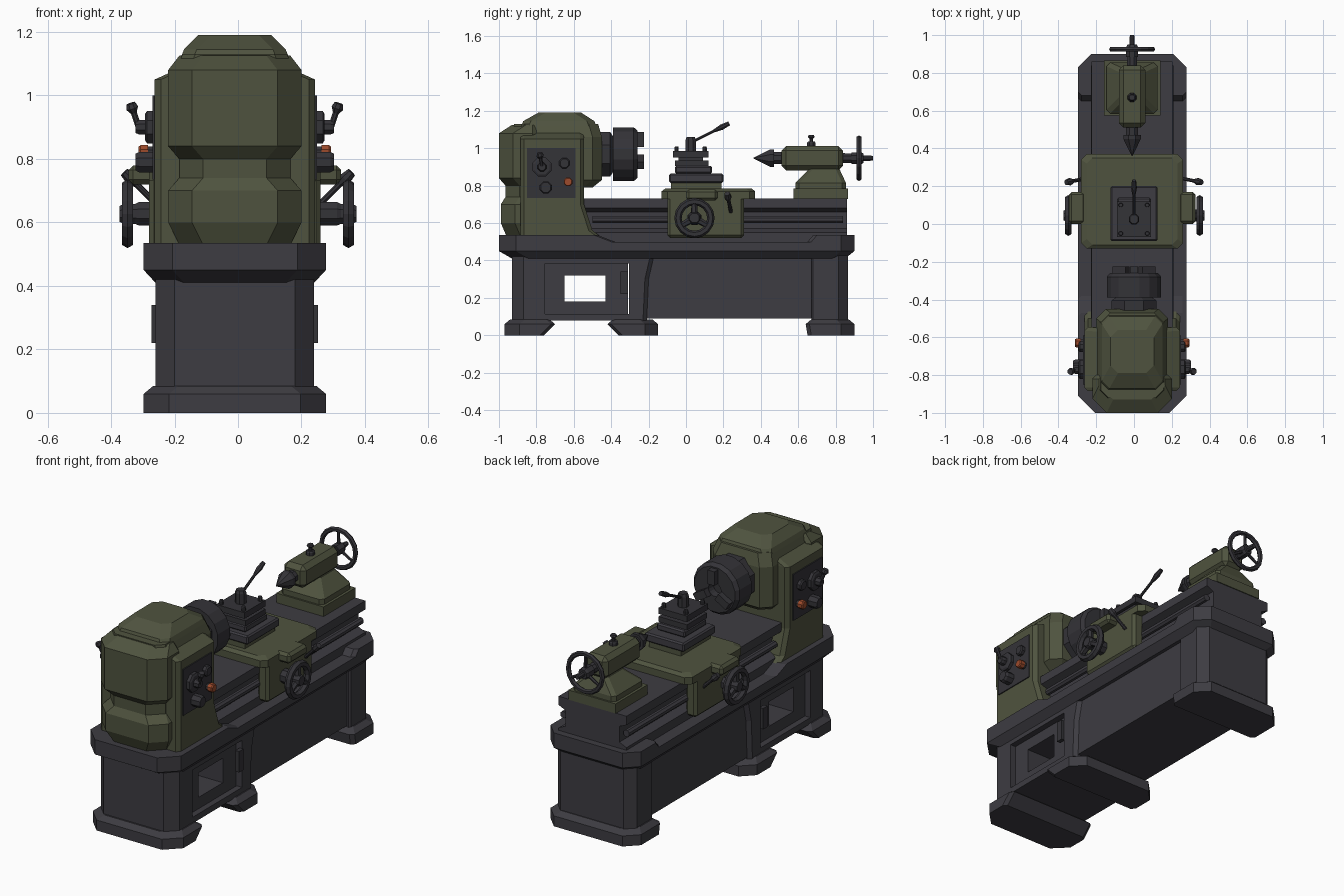
import bpy, bmesh, math
from mathutils import Vector

cube = bpy.data.objects.get("Cube")
if cube:
    bpy.data.objects.remove(cube, do_unlink=True)

# Shared centre lines and half widths
CENTRE = -0.01
TRAY = 0.287
POST = 0.25
SPINDLE_Z = 0.968
TAIL_Z = 0.947
SIDES = (-1, 1)
ALONG = Vector((0, 1, 0))
UP = Vector((0, 0, 1))


def material(name, red, green, blue):
    mat = bpy.data.materials.new(name)
    mat.use_nodes = True
    colour = (red, green, blue, 1)
    mat.diffuse_color = colour
    mat.node_tree.nodes["Principled BSDF"].inputs["Base Color"].default_value = colour
    return mat


IRON = material("dark grey iron", 0.047, 0.045, 0.054)
STEEL = material("blackened steel", 0.034, 0.033, 0.039)
GREEN = material("olive green paint", 0.078, 0.086, 0.049)
ORANGE = material("orange button", 0.34, 0.07, 0.025)


def loft(name, rings, mat):
    """Skin equal-length rings of points and cap both ends."""
    bm = bmesh.new()
    loops = [[bm.verts.new(point) for point in ring] for ring in rings]
    for low, high in zip(loops, loops[1:]):
        for i in range(len(low)):
            bm.faces.new((low[i - 1], low[i], high[i], high[i - 1]))
    bm.faces.new(loops[0])
    bm.faces.new(loops[-1])
    bmesh.ops.recalc_face_normals(bm, faces=bm.faces)
    mesh = bpy.data.meshes.new(name)
    bm.to_mesh(mesh)
    bm.free()
    mesh.materials.append(mat)
    ob = bpy.data.objects.new(name, mesh)
    bpy.context.collection.objects.link(ob)
    return ob


def mirrored(half):
    """Close a half outline across the centre line."""
    return half + [(-x, other) for x, other in reversed(half)]


def plan(z, half, front, back, cut_front, cut_back):
    """Rectangular outline at height z with cut corners."""
    outline = mirrored([(half - cut_front, front), (half, front + cut_front),
                        (half, back - cut_back), (half - cut_back, back)])
    return [(CENTRE + x, y, z) for x, y in outline]


def casting(name, sections, mat, cut_front=0.02, cut_back=0.02):
    """Stack of cut-corner outlines given as (z, half width, front, back)."""
    return loft(name, [plan(*s, cut_front, cut_back) for s in sections], mat)


def post(name, half, front, back, bottom, top, mat, cut_front=0.01, cut_back=0.01):
    """Upright cut-corner block."""
    return casting(name, [(z, half, front, back) for z in (bottom, top)], mat, cut_front, cut_back)


def box(name, x, half, front, back, bottom, top, mat, bevel=0):
    """Plain block centred on x, with an optional chamfer."""
    ob = loft(name, [[(x - half, front, z), (x + half, front, z), (x + half, back, z), (x - half, back, z)]
                     for z in (bottom, top)], mat)
    if bevel:
        mod = ob.modifiers.new("bevel", "BEVEL")
        mod.width, mod.segments = bevel, 1
    return ob


def turned(name, start, axis, steps, mat=STEEL, count=8):
    """Round part from (distance, radius) steps along an axis."""
    start, axis = Vector(start), Vector(axis).normalized()
    u = axis.orthogonal().normalized()
    v = axis.cross(u)
    angles = [math.tau * (i + 0.5) / count for i in range(count)]
    return loft(name, [[start + axis * d + (u * math.cos(t) + v * math.sin(t)) * r for t in angles]
                       for d, r in steps], mat)


def knob(name, start, axis, radius, length, mat=STEEL):
    """Short round part with a chamfered end."""
    return turned(name, start, axis, [(0, radius), (length * 0.8, radius), (length, radius * 0.8)], mat)


def lever(name, start, axis, radius, length):
    """Thin rod ending in a thicker grip."""
    return turned(name, start, axis, [(0, radius), (length * 0.6, radius),
                                      (length * 0.8, radius * 2), (length, radius * 1.5)])


def thirds(axis):
    """Three directions spread evenly round an axis, the first one not vertical."""
    across = axis.cross(UP)
    for k in range(3):
        angle = math.tau * (k / 3 + 1 / 4)
        yield across * math.cos(angle) + UP * math.sin(angle)


def handwheel(name, centre, axis, radius, rim, spoke):
    """Rim, hub and three spokes."""
    centre, axis = Vector(centre), Vector(axis)
    bpy.ops.mesh.primitive_torus_add(location=centre, rotation=axis.to_track_quat("Z", "Y").to_euler(),
                                     major_segments=16, minor_segments=6,
                                     major_radius=radius - rim, minor_radius=rim)
    bpy.context.object.name = name + "_rim"
    bpy.context.object.data.materials.append(STEEL)
    knob(name + "_hub", centre - axis * 0.04, axis, 0.034, 0.065)
    for direction in thirds(axis):
        turned(name + "_spoke", centre, direction, [(0, spoke), (radius - rim, spoke * 0.8)], count=6)


def frame(name, half, front, back, bottom, top, border_y, border_z):
    """Rectangular window frame across the whole width."""
    near, far = front + border_y, back - border_y
    box(name + "_front", CENTRE, half, front, near, bottom, top, IRON)
    box(name + "_back", CENTRE, half, far, back, bottom, top, IRON)
    box(name + "_sill", CENTRE, half, near, far, bottom, bottom + border_z, IRON)
    box(name + "_head", CENTRE, half, near, far, top - border_z, top, IRON)


def foot(name, front, back, under_front, under_back, cut_front, cut_back):
    """Foot undercut towards the middle, with a sloped top."""
    inset = 0.03
    casting(name, [(0, TRAY, front + under_front, back - under_back), (0.06, TRAY, front, back),
                   (0.085, TRAY - inset, front + inset, back - inset)], IRON, cut_front, cut_back)


foot("front_foot", -0.97, -0.7, 0, 0.06, 0.08, 0.02)
foot("middle_foot", -0.42, -0.15, 0.06, 0, 0.02, 0.07)
foot("rear_foot", 0.64, 0.9, 0.01, 0, 0.02, 0.07)

# Cabinet with an open bay, sheet panel and pedestals
post("front_post", POST, -0.93, -0.78, 0.08, 0.42, IRON, cut_front=0.06)
casting("middle_post", [(0.08, POST, -0.3, -0.21), (0.3, POST, -0.3, -0.2), (0.43, POST, -0.3, -0.17)], IRON)
frame("cabinet", POST, -0.79, -0.27, 0.08, 0.42, 0.035, 0.035)
frame("bay_lining", POST - 0.035, -0.77, -0.31, 0.11, 0.39, 0.12, 0.07)
box("sheet_panel", CENTRE, POST - 0.02, -0.22, 0.68, 0.09, 0.43, IRON)
post("rear_pedestal", POST, 0.67, 0.865, 0.08, 0.45, IRON, cut_back=0.05)
for side in SIDES:
    box("bay_handle", CENTRE + side * POST, 0.012, -0.35, -0.31, 0.22, 0.34, STEEL)

# Chip tray with raised ends
casting("tray", [(0.41, POST, -0.93, 0.85), (0.45, TRAY, -1, 0.9), (0.5, TRAY, -1, 0.9)], IRON, 0.09, 0.07)
casting("tray_front_rise", [(0.5, TRAY, -1, -0.38), (0.535, TRAY, -1, -0.47)], IRON, cut_front=0.09)
casting("tray_rear_rise", [(0.5, TRAY, 0.65, 0.9), (0.535, TRAY, 0.68, 0.9)], IRON, cut_back=0.07)

# Bed swept along y, with flanges above and below a narrower web
flange, web = 0.215, 0.17
bed_section = mirrored([(flange, 0.5), (flange, 0.55), (web, 0.57), (web, 0.66), (flange, 0.68), (flange, 0.73)])
loft("bed", [[(CENTRE + x, y, z) for x, z in bed_section] for y in (-0.55, 0.86)], IRON)
for side in SIDES:
    turned("feed_rod", (CENTRE + side * 0.2, -0.5, 0.62), ALONG, [(0, 0.02), (1.34, 0.02)], IRON)

# Headstock: end cover with a waist, body, spindle housing and cap
cover_back, waist, bulge = -0.8, 0.175, 0.21
casting("end_cover", [(0.53, waist, -0.96, cover_back), (0.6, bulge, -0.99, cover_back),
                      (0.7, bulge, -0.99, cover_back), (0.74, waist, -0.965, cover_back),
                      (0.8, waist, -0.965, cover_back), (0.84, bulge, -1, cover_back),
                      (1.08, bulge, -1, cover_back), (1.125, waist, -0.93, cover_back)], GREEN, cut_front=0.075)
body_front, body = -0.885, 0.253
casting("headstock_body", [(0.53, body, body_front, -0.46), (0.56, body, body_front, -0.5),
                           (0.7, body, body_front, -0.545), (1.05, body, body_front, -0.545),
                           (1.085, waist, body_front, -0.55)], GREEN)
casting("spindle_housing", [(0.79, 0.15, -0.92, -0.5), (0.83, 0.19, -0.92, -0.45),
                            (1.06, 0.19, -0.92, -0.45), (1.13, 0.165, -0.92, -0.47)], GREEN, 0.04, 0.05)
casting("top_cap", [(1.12, 0.17, -0.88, -0.48), (1.145, 0.16, -0.87, -0.49),
                    (1.19, 0.115, -0.79, -0.56)], GREEN, 0.04, 0.04)

# Control panels, levers and buttons on both sides
for side in SIDES:
    x = CENTRE + side * body
    out = (side, 0, 0)
    box("control_panel", x, 0.006, -0.85, -0.59, 0.735, 1, STEEL)
    knob("selector_dial", (x, -0.77, 0.9), out, 0.055, 0.03)
    knob("selector_stem", (x, -0.77, 0.9), out, 0.025, 0.06)
    lever("selector_lever", (x + side * 0.05, -0.77, 0.9), (side * 0.2, -0.1, 0.6), 0.01, 0.08)
    knob("lower_dial", (x, -0.75, 0.79), out, 0.035, 0.06)
    knob("speed_dial", (x, -0.65, 0.92), out, 0.03, 0.03)
    knob("button_collar", (x, -0.63, 0.82), out, 0.02, 0.025)
    knob("stop_button", (x + side * 0.02, -0.63, 0.82), out, 0.025, 0.03, ORANGE)

# Chuck with three jaws
chuck = Vector((0, -0.47, SPINDLE_Z))
knob("chuck_plate", chuck, ALONG, 0.13, 0.08)
turned("chuck", chuck + ALONG * 0.08, ALONG, [(0, 0.147), (0.11, 0.147), (0.13, 0.13), (0.13, 0.04), (0.09, 0.035)],
       STEEL, 16)
for direction in thirds(ALONG):
    jaw = box("chuck_jaw", 0, 0.022, 0.2, 0.245, 0.04, 0.12, STEEL)
    jaw.rotation_euler.y = math.atan2(direction.x, direction.z)
    jaw.location = chuck

# Carriage saddle, aprons and apron wheels
casting("saddle", [(0.73, 0.27, -0.13, 0.37), (0.77, 0.27, -0.13, 0.37), (0.785, 0.24, -0.11, 0.35)],
        GREEN, 0.03, 0.03)
for side in SIDES:
    out = Vector((side, 0, 0))
    box("apron", CENTRE + side * 0.235, 0.035, -0.1, 0.31, 0.52, 0.75, GREEN, 0.015)
    box("apron_boss", CENTRE + side * 0.29, 0.045, 0, 0.17, 0.72, 0.78, GREEN, 0.015)
    hub = Vector((side * 0.348, 0.045, 0.627))
    handwheel("apron_wheel", hub, out, 0.108, 0.02, 0.02)
    knob("apron_wheel_shaft", hub - out * 0.1, out, 0.04, 0.08)
    lever("feed_lever", (side * 0.26, 0.24, 0.66), (side, -0.2, 1), 0.01, 0.14)

# Cross slide, compound slide and tool post
box("slide_base", 0, 0.1, -0.08, 0.19, 0.78, 0.82, GREEN)
box("cross_slide", 0, 0.125, -0.09, 0.2, 0.815, 0.865, IRON, 0.008)
box("compound_slide", 0, 0.09, -0.06, 0.14, 0.865, 0.905, IRON, 0.008)
box("tool_post_bottom", 0, 0.09, -0.06, 0.12, 0.905, 0.935, STEEL)
box("tool_post_core", 0, 0.06, -0.04, 0.09, 0.93, 0.955, STEEL)
box("tool_post_top", 0, 0.09, -0.07, 0.12, 0.95, 0.985, STEEL)
for x in (-0.07, 0.07):
    for y in (-0.05, 0.1):
        knob("clamp_bolt", (x, y, 0.98), UP, 0.012, 0.03)
knob("post_hub", (0, 0.025, 0.98), UP, 0.03, 0.08)
lever("post_lever", (0, 0.025, 1.03), (0, 2, 1), 0.008, 0.23)

# Tailstock
box("tailstock_shoe", CENTRE, 0.15, 0.575, 0.865, 0.73, 0.785, GREEN)
casting("tailstock_base", [(0.78, 0.135, 0.585, 0.855), (0.815, 0.135, 0.585, 0.855),
                           (0.89, 0.06, 0.66, 0.82)], GREEN)
box("tailstock_barrel", CENTRE, 0.07, 0.51, 0.84, TAIL_Z - 0.065, TAIL_Z + 0.065, GREEN, 0.025)
turned("centre_point", (CENTRE, 0.36, TAIL_Z), ALONG, [(0, 0.002), (0.09, 0.05), (0.11, 0.05)])
turned("quill", (CENTRE, 0.46, TAIL_Z), ALONG, [(0, 0.035), (0.1, 0.035)])
knob("quill_lock", (CENTRE, 0.67, 1), UP, 0.025, 0.035)
lever("quill_lock_handle", (CENTRE, 0.67, 1.02), UP, 0.01, 0.05)
turned("tailstock_screw", (CENTRE, 0.82, TAIL_Z), ALONG, [(0, 0.03), (0.1, 0.025)])
handwheel("tailstock_wheel", (CENTRE, 0.925, TAIL_Z), ALONG, 0.122, 0.014, 0.01)
knob("tailstock_crank", (CENTRE, 0.93, TAIL_Z), ALONG, 0.015, 0.07)
